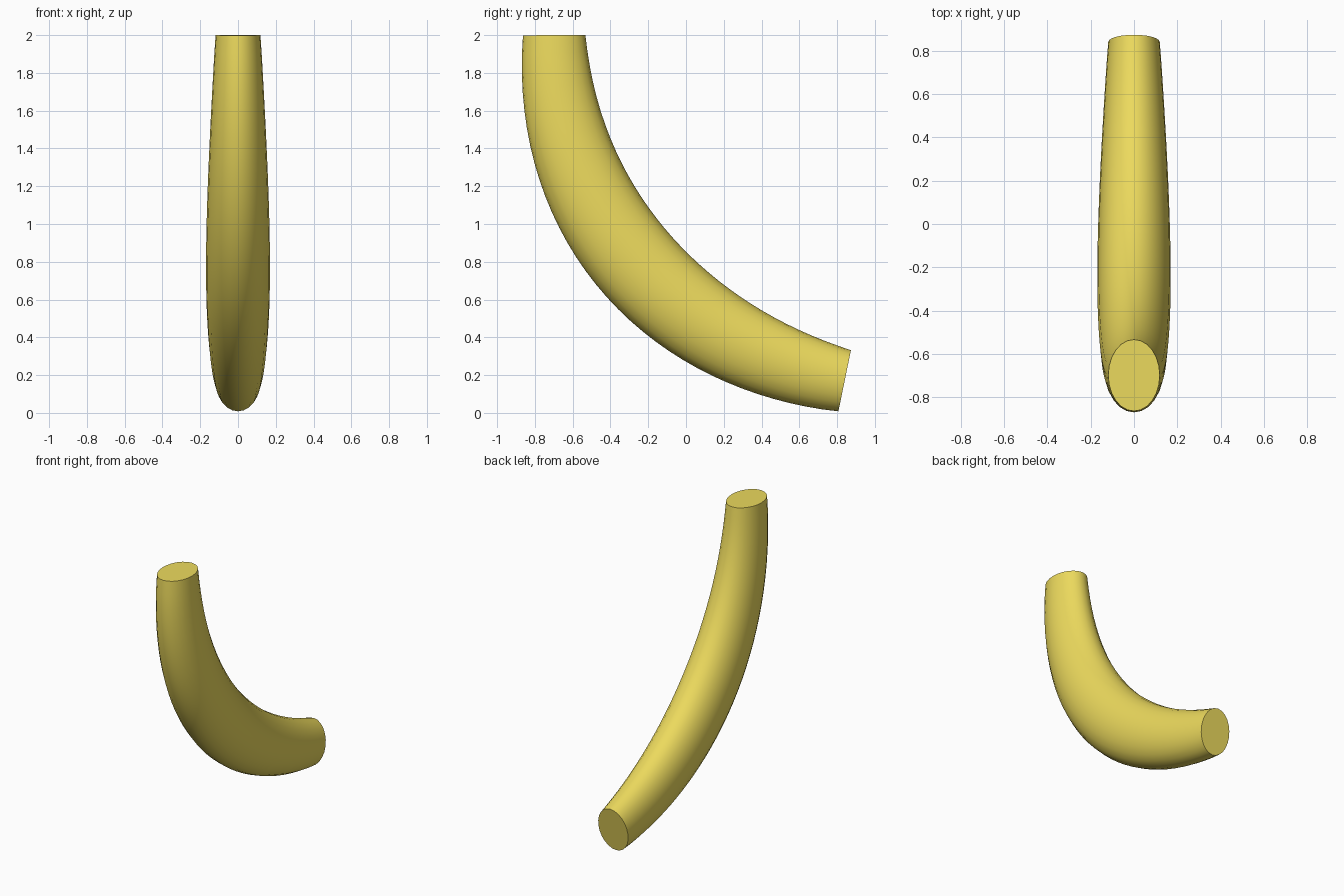
import bpy, bmesh, math
from mathutils import Vector

if "Cube" in bpy.data.objects:
    bpy.data.objects.remove(bpy.data.objects["Cube"])

RINGS, SIDES = 32, 24
# Centre line of the fruit in the YZ plane (cubic curve)
P = [Vector(p) for p in ((0, -0.698, 2.0), (0, -0.69, 0.986), (0, -0.01, 0.344), (0, 0.84, 0.17))]


def centre(t):
    s = 1 - t
    return P[0] * s**3 + P[1] * 3 * s * s * t + P[2] * 3 * s * t * t + P[3] * t**3


def tangent(t):
    s = 1 - t
    return ((P[1] - P[0]) * s * s + (P[2] - P[1]) * 2 * s * t + (P[3] - P[2]) * t * t).normalized()


# Curved body: oval rings swept along the centre line, fatter in the middle
bm = bmesh.new()
rings = []
side = Vector((1, 0, 0))
for i in range(RINGS + 1):
    t = i / RINGS
    radius = 0.165 + 0.07 * max(0, math.sin(math.pi * t))**0.9
    up = side.cross(tangent(t))
    ring = []
    for k in range(SIDES):
        a = 2 * math.pi * k / SIDES
        ring.append(bm.verts.new(centre(t) + side * (0.72 * radius * math.cos(a)) + up * (radius * math.sin(a))))
    rings.append(ring)
for r0, r1 in zip(rings, rings[1:]):
    for k in range(SIDES):
        n = (k + 1) % SIDES
        bm.faces.new((r0[k], r0[n], r1[n], r1[k]))

# Flat cut ends
bm.faces.new(rings[0])
bm.faces.new(rings[-1])
bmesh.ops.recalc_face_normals(bm, faces=bm.faces)

mesh = bpy.data.meshes.new("banana_body")
bm.to_mesh(mesh)
bm.free()
body = bpy.data.objects.new("banana_body", mesh)
bpy.context.collection.objects.link(body)

# Yellow skin
skin = bpy.data.materials.new("yellow_skin")
skin.diffuse_color = (0.84, 0.70, 0.11, 1)
skin.use_nodes = True
skin.node_tree.nodes["Principled BSDF"].inputs["Base Color"].default_value = skin.diffuse_color
mesh.materials.append(skin)

bpy.context.view_layer.objects.active = body
body.select_set(True)
bpy.ops.object.shade_smooth_by_angle(angle=math.radians(40))
